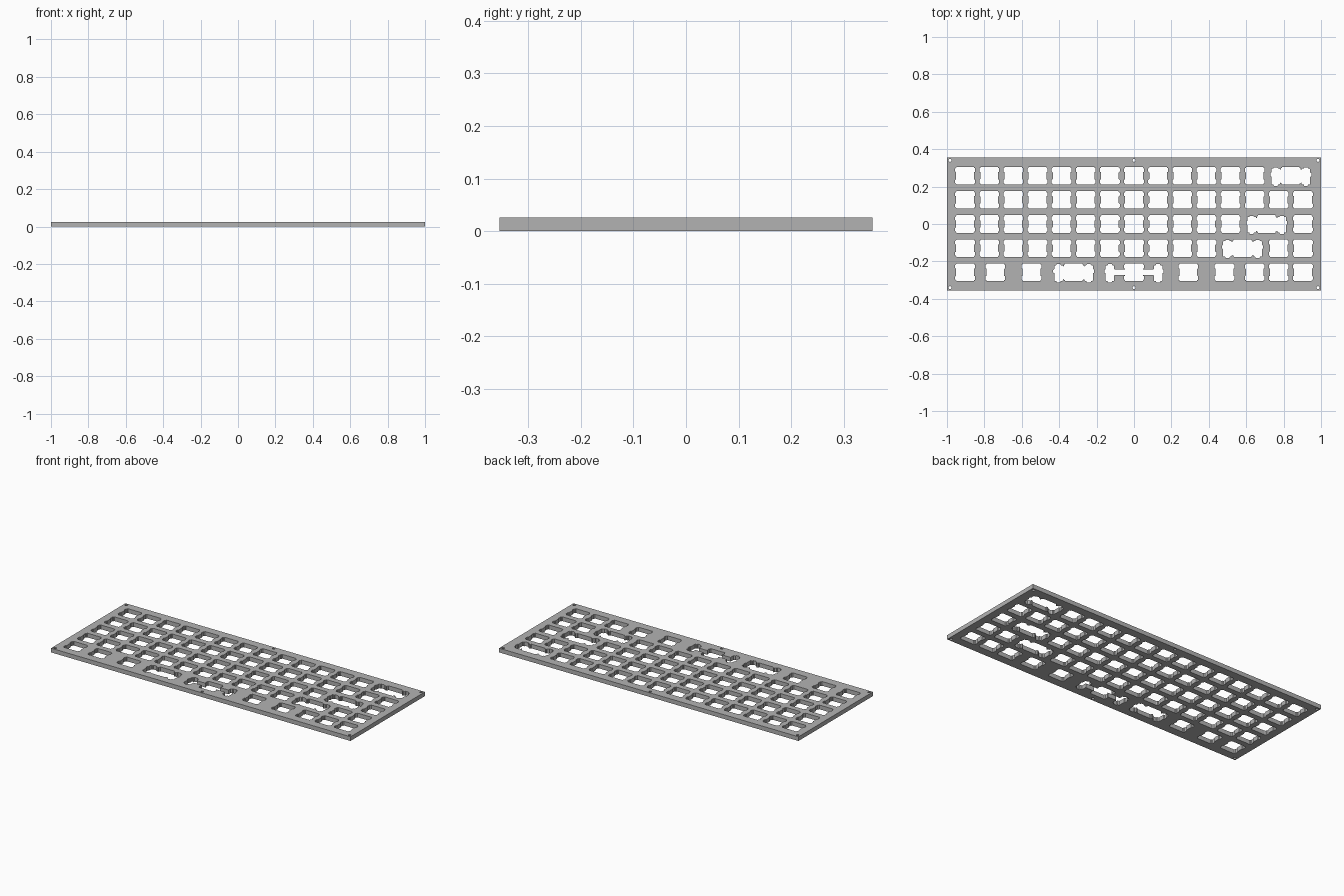
import bpy
import bmesh
import math
from mathutils import Vector

cube = bpy.data.objects.get("Cube")
if cube:
    bpy.data.objects.remove(cube, do_unlink=True)

# Sizes in millimetres, scaled to model units at the end
PITCH = 19.05
SCALE = 0.129 / PITCH
HALF_X, HALF_Y = 1.0 / SCALE, 0.355 / SCALE
THICK = 0.0255 / SCALE

curve = bpy.data.curves.new("plate_outline", "CURVE")
curve.dimensions = "2D"
curve.fill_mode = "BOTH"
curve.extrude = THICK / 2


def add_loop(points):
    spline = curve.splines.new("POLY")
    spline.points.add(len(points) - 1)
    for p, co in zip(spline.points, points):
        p.co = (co[0], co[1], 0, 1)
    spline.use_cyclic_u = True


def rounded(points, radius=0.5, steps=3):
    """Round every corner of a closed outline."""
    out = []
    pts = [Vector(p) for p in points]
    for i, p in enumerate(pts):
        a, b = pts[i - 1] - p, pts[(i + 1) % len(pts)] - p
        r = min(radius, a.length * 0.45, b.length * 0.45)
        start, end = p + a.normalized() * r, p + b.normalized() * r
        centre = start + end - p
        for k in range(steps + 1):
            t = k / steps * math.pi / 2
            out.append(centre + (start - centre) * math.cos(t)
                       + (end - centre) * math.sin(t))
    return out


def cutout(right_half, col, row):
    """Mirror a right-hand profile and place it on the key grid."""
    full = right_half + [(-x, y) for x, y in reversed(right_half)]
    add_loop([(p.x + col * PITCH, p.y + row * PITCH) for p in rounded(full)])


# Switch opening with two clip notches on each side
corner = [(7, 7), (7, 6), (7.8, 6), (7.8, 2.9), (7, 2.9)]
switch = corner + [(x, -y) for x, y in reversed(corner)]


def stabiliser(s):
    """Outer pocket of a wide key, centred s from the key centre."""
    w, n = 3.375, 1.65
    return [(s - w, 5.53), (s - n, 5.53), (s - n, 6.45), (s + n, 6.45),
            (s + n, 5.53), (s + w, 5.53), (s + w, 2.3), (s + 4.2, 2.3),
            (s + 4.2, -0.5), (s + w, -0.5), (s + w, -6.77), (s + n, -6.77),
            (s + n, -7.97), (s - n, -7.97), (s - n, -6.77), (s - w, -6.77)]


def wide_profile(s, neck, top, bottom):
    """Switch opening joined to its stabiliser pockets by a neck."""
    inner = s - 3.375
    return (neck + [(neck[-1][0], top), (inner, top)] + stabiliser(s)
            + [(inner, bottom), (neck[-1][0], bottom)]
            + [(x, -y) for x, y in reversed(neck)])


double_key = wide_profile(11.94, corner[:3], 4.7, -5.5)
space_bar = wide_profile(PITCH, corner, 2.3, -2.3)

# Plate border
add_loop([(-HALF_X, -HALF_Y), (HALF_X, -HALF_Y), (HALF_X, HALF_Y), (-HALF_X, HALF_Y)])

# Key rows, from back to front: single columns and double-width columns
rows = [
    (2, list(range(-7, 6)), [6.5]),
    (1, list(range(-7, 8)), []),
    (0, list(range(-7, 5)) + [7], [5.5]),
    (-1, list(range(-7, 4)) + [6, 7], [4.5]),
    (-2, [-7, -5.75, -4.25, 2.25, 3.75, 5, 6, 7], [-2.5]),
]
for row, singles, doubles in rows:
    for col in singles:
        cutout(switch, col, row)
    for col in doubles:
        cutout(double_key, col, row)
cutout(space_bar, 0, -2)

# Screw holes along the back and front edges
for x in (-0.984, 0, 0.984):
    for y in (-0.34, 0.34):
        add_loop([((x + 0.008 * math.cos(a)) / SCALE, (y + 0.008 * math.sin(a)) / SCALE)
                  for a in (k * math.tau / 16 for k in range(16))])

# Turn the filled outline into a solid mesh
temp = bpy.data.objects.new("plate_outline", curve)
bpy.context.collection.objects.link(temp)
bpy.context.view_layer.update()
mesh = bpy.data.meshes.new_from_object(
    temp.evaluated_get(bpy.context.evaluated_depsgraph_get()))
bpy.data.objects.remove(temp, do_unlink=True)

bm = bmesh.new()
bm.from_mesh(mesh)
for v in bm.verts:
    v.co = (v.co + Vector((0, 0, THICK / 2))) * SCALE
bmesh.ops.remove_doubles(bm, verts=bm.verts, dist=1e-5)
bmesh.ops.recalc_face_normals(bm, faces=bm.faces)
for f in bm.faces:
    f.smooth = False
    f.material_index = 0
bm.to_mesh(mesh)
bm.free()

# Plain grey finish
grey = bpy.data.materials.new("plate_grey")
grey.use_nodes = True
color = (0.45, 0.45, 0.45, 1)
grey.diffuse_color = color
grey.node_tree.nodes["Principled BSDF"].inputs["Base Color"].default_value = color
mesh.materials.clear()
mesh.materials.append(grey)

plate = bpy.data.objects.new("switch_plate", mesh)
bpy.context.collection.objects.link(plate)
